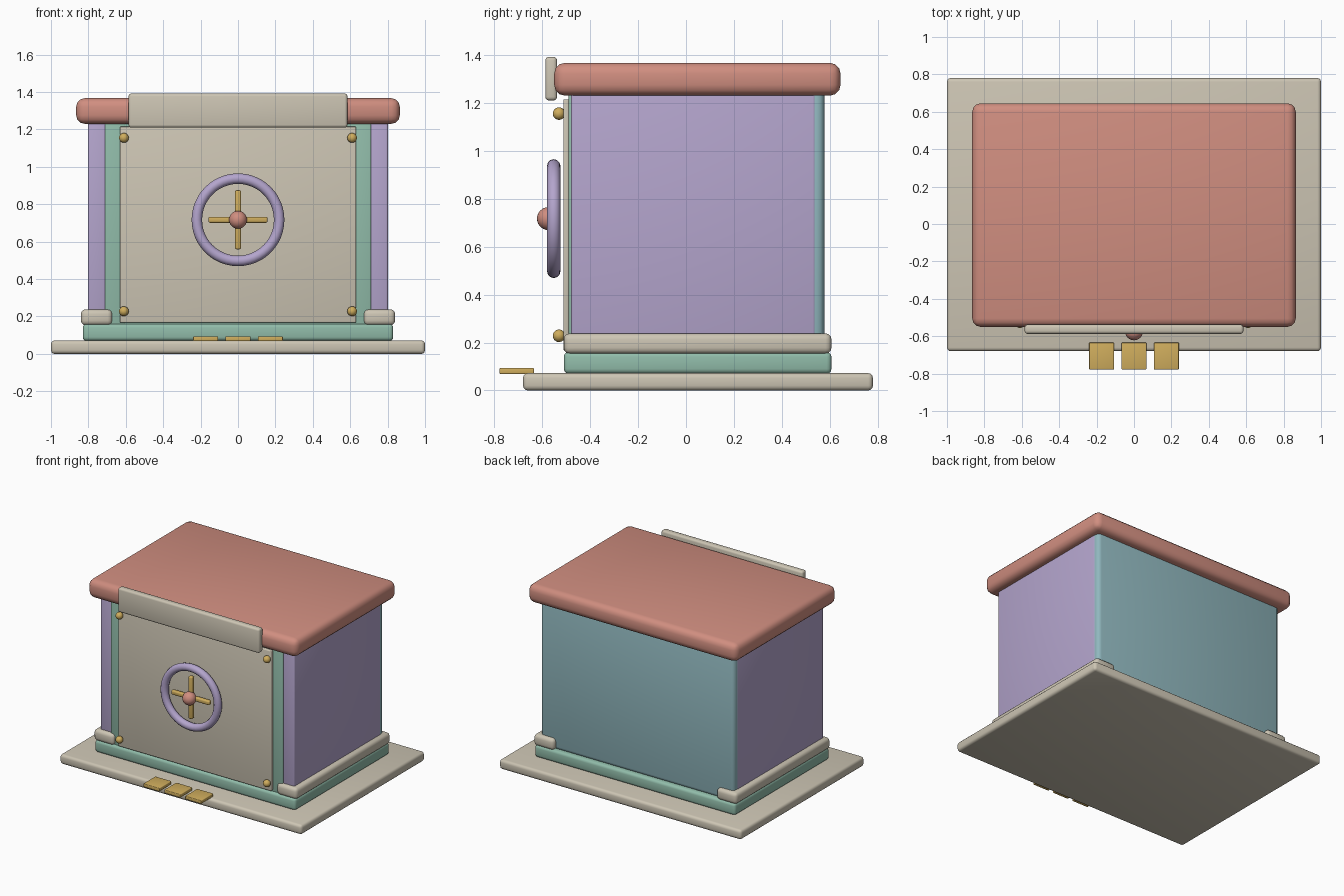
import bpy
from math import pi

cube = bpy.data.objects.get("Cube")
if cube:
    bpy.data.objects.remove(cube, do_unlink=True)


def material(name, r, g, b):
    m = bpy.data.materials.new(name)
    m.use_nodes = True
    m.diffuse_color = (r, g, b, 1)
    m.node_tree.nodes["Principled BSDF"].inputs["Base Color"].default_value = (r, g, b, 1)
    return m


cream = material("cream", 0.61, 0.56, 0.455)
purple = material("lavender", 0.456, 0.376, 0.61)
red = material("terracotta", 0.63, 0.27, 0.215)
teal = material("teal", 0.283, 0.48, 0.52)
green = material("sage_green", 0.283, 0.503, 0.40)
gold = material("gold", 0.63, 0.42, 0.11)


def finish(name, mat):
    ob = bpy.context.object
    ob.name = ob.data.name = name
    ob.data.materials.append(mat)
    bpy.ops.object.shade_smooth_by_angle(angle=pi / 5)
    return ob


def box(name, mat, x, y, z, bevel):
    """Rounded box given its (min, max) range on each axis."""
    bpy.ops.mesh.primitive_cube_add(size=1, location=[sum(r) / 2 for r in (x, y, z)])
    ob = bpy.context.object
    ob.scale = [r[1] - r[0] for r in (x, y, z)]
    bpy.ops.object.transform_apply(location=False, rotation=False, scale=True)
    mod = ob.modifiers.new("rounding", "BEVEL")
    mod.width = bevel
    mod.segments = 3
    bpy.ops.object.modifier_apply(modifier=mod.name)
    return finish(name, mat)


def ball(name, mat, radius, location):
    bpy.ops.mesh.primitive_uv_sphere_add(segments=24, ring_count=12, radius=radius, location=location)
    return finish(name, mat)


# Base and body
box("ground_slab", cream, (-1, 1), (-0.68, 0.78), (0, 0.072), 0.02)
box("plinth", green, (-0.83, 0.83), (-0.51, 0.607), (0.07, 0.16), 0.02)
box("back_wall", teal, (-0.8, 0.8), (0.5, 0.577), (0.15, 1.27), 0.03)
box("roof", red, (-0.865, 0.865), (-0.55, 0.645), (1.23, 1.367), 0.045)

# Side walls, their skirting and the front frame posts
for side, s in (("left", 1), ("right", -1)):
    def span(a, b):
        return sorted((s * a, s * b))
    box(side + "_wall", purple, span(0.705, 0.802), (-0.48, 0.54), (0.15, 1.27), 0.01)
    box(side + "_skirting", cream, span(0.672, 0.84), (-0.51, 0.607), (0.153, 0.238), 0.025)
    box(side + "_frame_post", green, span(0.6, 0.712), (-0.49, -0.4), (0.12, 1.25), 0.008)

# Front frame rails and door
for name, z in (("frame_header", (1.12, 1.25)), ("frame_sill", (0.12, 0.25))):
    box(name, green, (-0.65, 0.65), (-0.488, -0.4), z, 0.005)
box("door", cream, (-0.632, 0.632), (-0.512, -0.488), (0.167, 1.215), 0.006)
box("sign_board", cream, (-0.585, 0.585), (-0.587, -0.538), (1.21, 1.392), 0.015)
for x in (-0.61, 0.61):
    for z in (0.228, 1.155):
        ball("door_bolt", gold, 0.026, (x, -0.53, z))

# Wheel handle: rim, crossed spokes and hub
wheel_z = 0.717
bpy.ops.mesh.primitive_torus_add(location=(0, -0.552, wheel_z), rotation=(pi / 2, 0, 0),
                                 major_radius=0.22, minor_radius=0.028,
                                 major_segments=48, minor_segments=12)
finish("wheel_rim", purple)
for name, turn in (("wheel_spoke_vertical", 0), ("wheel_spoke_horizontal", pi / 2)):
    spoke = box(name, gold, (-0.016, 0.016), (-0.568, -0.536), (wheel_z - 0.158, wheel_z + 0.158), 0.009)
    spoke.rotation_euler.y = turn
ball("wheel_hub", red, 0.048, (0, -0.574, wheel_z))

# Path tiles in front of the slab edge
for x in (-0.173, 0, 0.173):
    box("path_tile", gold, (x - 0.067, x + 0.067), (-0.778, -0.634), (0.068, 0.094), 0.005)
